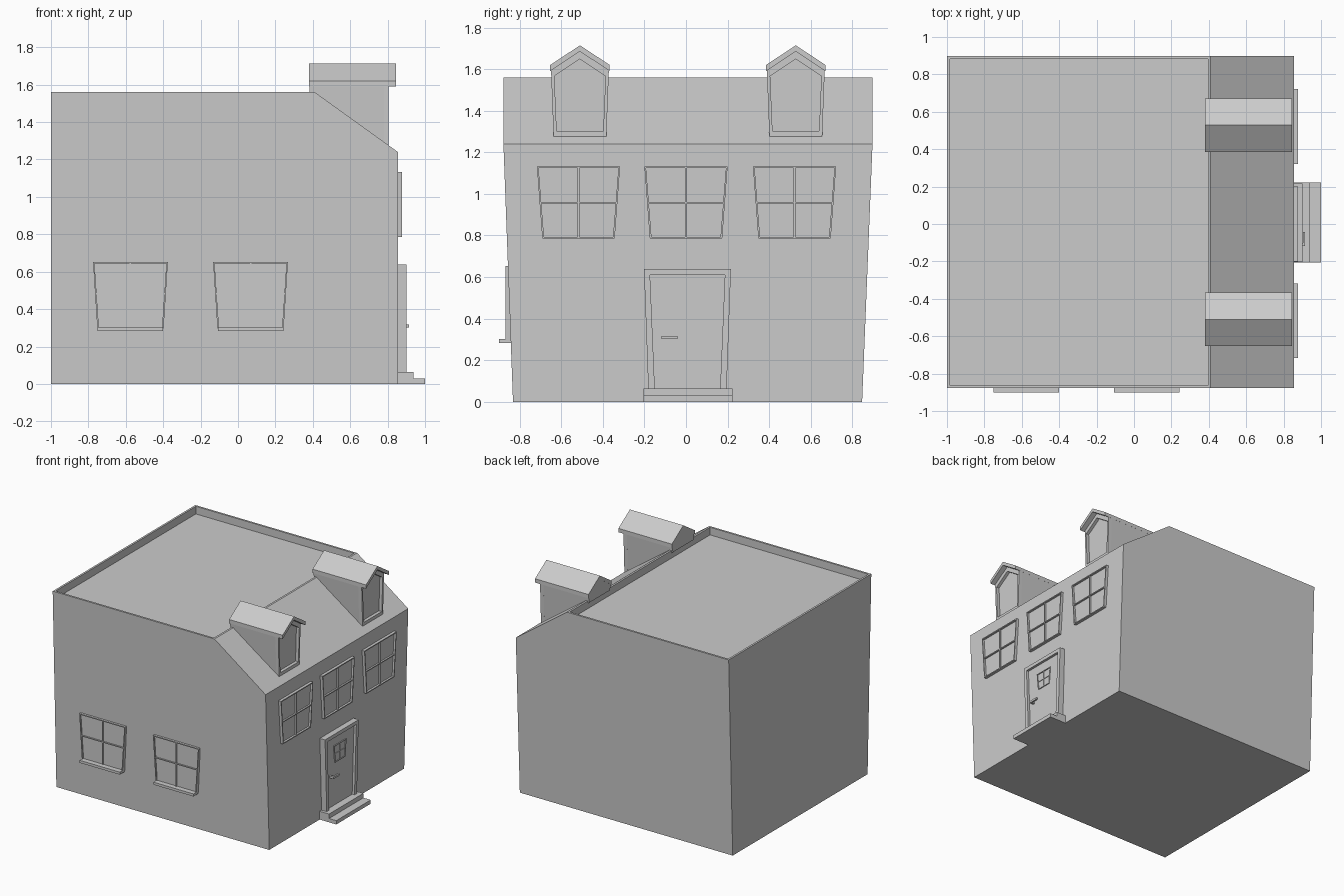
import bpy, bmesh

if "Cube" in bpy.data.objects:
    bpy.data.objects.remove(bpy.data.objects["Cube"])


def finish(name, bm):
    bmesh.ops.recalc_face_normals(bm, faces=bm.faces)
    mesh = bpy.data.meshes.new(name)
    bm.to_mesh(mesh)
    bm.free()
    obj = bpy.data.objects.new(name, mesh)
    bpy.context.collection.objects.link(obj)
    return obj


def place(side, u, z, d):
    # "x": wall facing +x (u is y), "y": wall facing -y (u is x); d is depth
    return (d, u, z) if side == "x" else (u, d, z)


def add_prism(bm, side, pts, d0, d1):
    a = [bm.verts.new(place(side, u, z, d0)) for u, z in pts]
    b = [bm.verts.new(place(side, u, z, d1)) for u, z in pts]
    bm.faces.new(a)
    bm.faces.new(b)
    for i in range(len(pts)):
        j = (i + 1) % len(pts)
        bm.faces.new((a[i], a[j], b[j], b[i]))


def add_ring(bm, side, outer, inner, d0, d1):
    loops = [[bm.verts.new(place(side, u, z, d)) for u, z in pts]
             for pts, d in ((outer, d0), (outer, d1), (inner, d1), (inner, d0))]
    n = len(outer)
    for k in range(4):
        p, q = loops[k], loops[(k + 1) % 4]
        for i in range(n):
            j = (i + 1) % n
            bm.faces.new((p[i], p[j], q[j], q[i]))


def prism(name, side, pts, d0, d1):
    bm = bmesh.new()
    add_prism(bm, side, pts, d0, d1)
    return finish(name, bm)


def ring(name, side, outer, inner, d0, d1):
    bm = bmesh.new()
    add_ring(bm, side, outer, inner, d0, d1)
    return finish(name, bm)


def trap(c, half_bottom, half_top, z0, z1):
    return [(c - half_bottom, z0), (c + half_bottom, z0),
            (c + half_top, z1), (c - half_top, z1)]


def window(name, side, c, hb, ht, z0, z1, zm, d0, glass, d1, t=0.008):
    # flared frame, glazing bars and pane
    bm = bmesh.new()
    add_ring(bm, side, trap(c, hb, ht, z0, z1),
             trap(c, hb - t, ht - t, z0 + t, z1 - t), d0, d1)
    hm = hb + (ht - hb) * (zm - z0) / (z1 - z0) - t / 2
    bar = d1 - (d1 - glass) * 0.2
    add_prism(bm, side, trap(c, hm, hm, zm - t / 2, zm + t / 2), d0, bar)
    add_prism(bm, side, trap(c, t / 2, t / 2, z0 + t / 2, z1 - t / 2), d0, bar)
    finish(name + "_frame", bm)
    prism(name + "_glass", side, trap(c, hb - t / 2, ht - t / 2, z0 + t / 2, z1 - t / 2), d0, glass)


# House body: side profile flaring outwards towards the top
BOTTOM = (-0.832, 0.847)
TOP = (-0.878, 0.897)
profile = [(-1, 0), (0.855, 0), (0.855, 1.24), (0.41, 1.56), (-1, 1.56)]
bm = bmesh.new()
sides = [[bm.verts.new((x, (TOP if z > 0 else BOTTOM)[k], z)) for x, z in profile]
         for k in (0, 1)]
for s in sides:
    bm.faces.new(s)
for i in range(5):
    j = (i + 1) % 5
    f = bm.faces.new((sides[0][i], sides[0][j], sides[1][j], sides[1][i]))
    if i == 3:
        roof = f
bmesh.ops.recalc_face_normals(bm, faces=bm.faces)
# Sunken flat roof behind a thin parapet
bmesh.ops.inset_region(bm, faces=[roof], thickness=0.022)
inner = list(roof.verts)
walls = bmesh.ops.extrude_face_region(bm, geom=[roof])
new = [v for v in walls["geom"] if isinstance(v, bmesh.types.BMVert)]
bmesh.ops.translate(bm, verts=new, vec=(0, 0, -0.06))
if roof.is_valid and all(v in inner for v in roof.verts):
    bmesh.ops.delete(bm, geom=[roof], context="FACES_ONLY")
finish("house_body", bm)

# Upper windows on the street side
for i, y in enumerate((-0.517, 0.0, 0.522)):
    window(f"upper_window_{i}", "x", y, 0.174, 0.2, 0.785, 1.132, 0.957, 0.84, 0.861, 0.877)

# Lower windows with sills on the long wall
for i, x in enumerate((-0.575, 0.067)):
    window(f"side_window_{i}", "y", x, 0.177, 0.2, 0.295, 0.653, 0.481, -0.82, -0.859, -0.869)
    prism(f"side_window_sill_{i}", "y", trap(x, 0.175, 0.175, 0.283, 0.303), -0.82, -0.9)

# Door frame, door leaf, door window and handle
DC = 0.007
ring("door_frame", "x", trap(DC, 0.187, 0.209, 0.03, 0.638),
     trap(DC, 0.157, 0.18, 0.06, 0.61), 0.84, 0.9)
prism("door", "x", trap(DC, 0.165, 0.19, 0.05, 0.62), 0.84, 0.88)
window("door_window", "x", DC, 0.063, 0.077, 0.4, 0.535, 0.467, 0.86, 0.881, 0.887, 0.006)
prism("door_handle_stem", "x", trap(-0.11, 0.008, 0.008, 0.301, 0.317), 0.87, 0.91)
prism("door_handle", "x", trap(-0.08, 0.038, 0.038, 0.301, 0.317), 0.903, 0.915)

# Two doorsteps
for name, z, x in (("upper_step", 0.065, 0.937), ("lower_step", 0.03, 1.0)):
    prism(name, "x", trap(0.009, 0.214, 0.214, 0, z), 0.84, x)

# Dormers on the sloping roof
for i, y in enumerate((-0.51, 0.528)):
    outer = [(y - 0.127, 1.277), (y + 0.127, 1.277), (y + 0.139, 1.595),
             (y, 1.69), (y - 0.139, 1.595)]
    pane = [(y - 0.112, 1.302), (y + 0.112, 1.302), (y + 0.123, 1.566),
            (y, 1.648), (y - 0.123, 1.566)]
    wall = prism(f"dormer_wall_{i}", "x", outer, 0.382, 0.78)
    for v in wall.data.vertices:  # back edge meets the parapet
        if v.co.x < 0.4 and v.co.z < 1.3:
            v.co.z = 1.55
    ring(f"dormer_window_frame_{i}", "x", outer, pane, 0.775, 0.805)
    prism(f"dormer_roof_{i}", "x",
          [(y - 0.143, 1.59), (y, 1.685), (y + 0.143, 1.59),
           (y + 0.143, 1.62), (y, 1.714), (y - 0.143, 1.62)], 0.38, 0.846)
